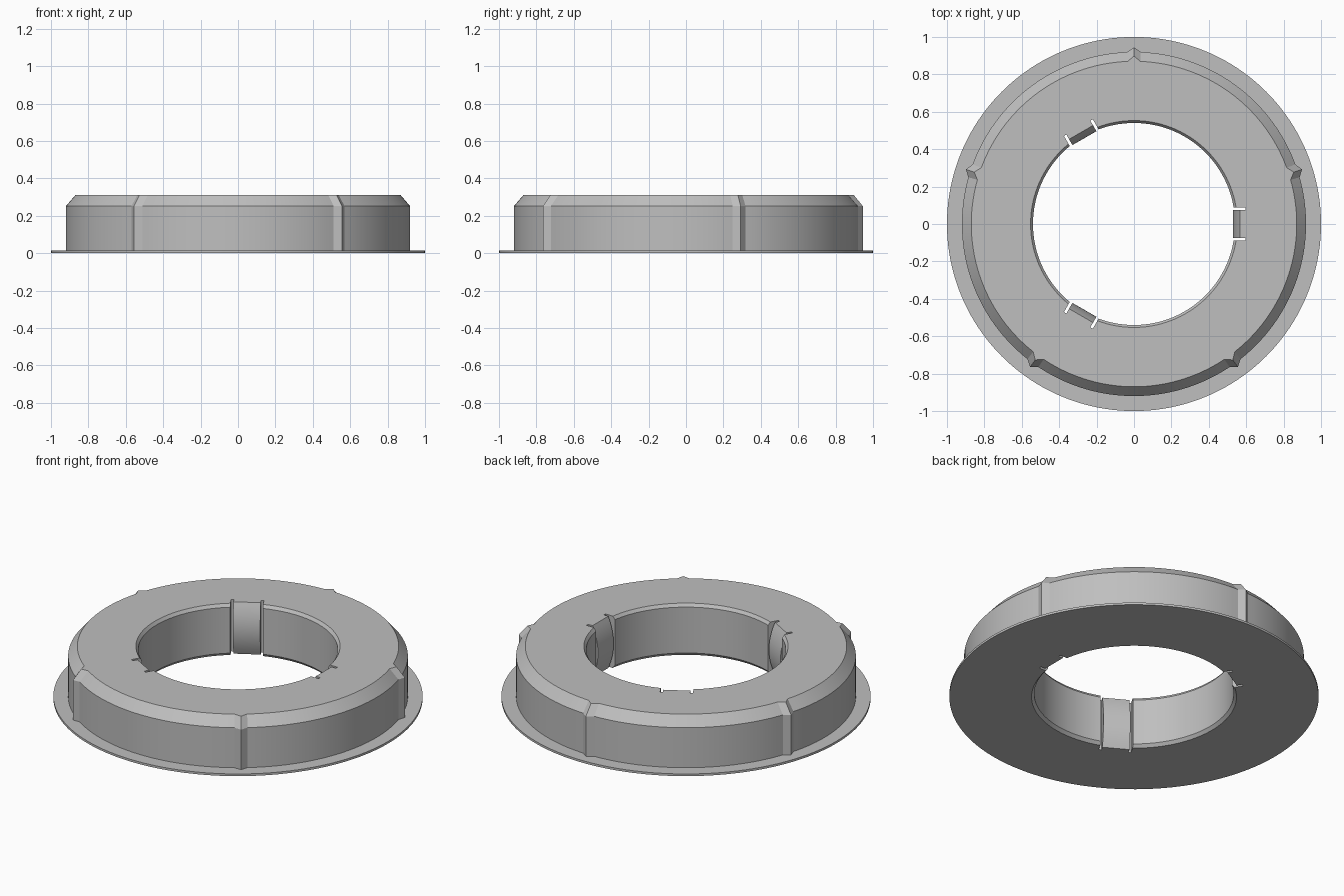
import bpy, bmesh, math
from mathutils import Matrix

if "Cube" in bpy.data.objects:
    bpy.data.objects.remove(bpy.data.objects["Cube"])

H = 0.31          # overall height
FLANGE = 0.013    # flange thickness
SEG = 160

grey = bpy.data.materials.new("light grey plastic")
grey.diffuse_color = (0.52, 0.52, 0.52, 1)
grey.use_nodes = True
grey.node_tree.nodes["Principled BSDF"].inputs["Base Color"].default_value = grey.diffuse_color


def make_object(name, bm):
    bmesh.ops.recalc_face_normals(bm, faces=bm.faces)
    mesh = bpy.data.meshes.new(name)
    bm.to_mesh(mesh)
    bm.free()
    mesh.materials.append(grey)
    obj = bpy.data.objects.new(name, mesh)
    bpy.context.collection.objects.link(obj)
    return obj


def activate(obj):
    bpy.ops.object.select_all(action='DESELECT')
    obj.select_set(True)
    bpy.context.view_layer.objects.active = obj


def prism(name, outline, half_width, angle):
    """Extrude an x-z outline along y, then turn it about z."""
    bm = bmesh.new()
    face = bm.faces.new([bm.verts.new((x, -half_width, z)) for x, z in outline])
    out = bmesh.ops.extrude_face_region(bm, geom=[face])
    verts = [v for v in out["geom"] if isinstance(v, bmesh.types.BMVert)]
    bmesh.ops.translate(bm, verts=verts, vec=(0, 2 * half_width, 0))
    bmesh.ops.transform(bm, matrix=Matrix.Rotation(angle, 4, 'Z'), verts=bm.verts)
    return make_object(name, bm)


# Ring body: closed profile (radius, height, radius at a ridge tip) swept round z
profile = [
    (0.555, 0, 0.555), (1.0, 0, 1.0), (1.0, FLANGE, 1.0),
    (0.92, FLANGE, 0.945), (0.92, 0.252, 0.945), (0.87, H, 0.898),
    (0.553, H, 0.553), (0.54, H - 0.018, 0.54), (0.54, 0.018, 0.54),
]
bm = bmesh.new()
rings = []
for i in range(SEG):
    a = 2 * math.pi * i / SEG
    ridge = i % 32 == 8      # five ridges, one at the back
    rings.append([bm.verts.new(((t if ridge else r) * math.cos(a),
                                (t if ridge else r) * math.sin(a), z))
                  for r, z, t in profile])
n = len(profile)
for i in range(SEG):
    p, q = rings[i], rings[(i + 1) % SEG]
    for j in range(n):
        k = (j + 1) % n
        bm.faces.new((p[j], q[j], q[k], p[k]))
body = make_object("ring_body", bm)

# Three spring clips: pocket cut in the bore, bowed tab set inside it
steps = 16
bow = []
for s in range(steps + 1):
    u = 2 * s / steps - 1
    bow.append((0.53 + 0.036 * u * u, H * s / steps))
for c in range(3):
    angle = c * 2 * math.pi / 3
    cutter = prism("pocket_cutter", [(0.4, -0.1), (0.595, -0.1), (0.595, 0.5), (0.4, 0.5)],
                   0.089, angle)
    cutter.hide_render = True
    mod = body.modifiers.new("pocket", 'BOOLEAN')
    mod.operation = 'DIFFERENCE'
    mod.solver = 'EXACT'
    mod.object = cutter
    activate(body)
    bpy.ops.object.modifier_apply(modifier=mod.name)
    bpy.data.objects.remove(cutter)

    tab = prism(f"spring_clip_{c + 1}", bow + [(0.596, H), (0.596, 0)], 0.074, angle)
    activate(tab)
    bpy.ops.object.shade_smooth_by_angle(angle=math.radians(25))

activate(body)
bpy.ops.object.shade_smooth_by_angle(angle=math.radians(20))
